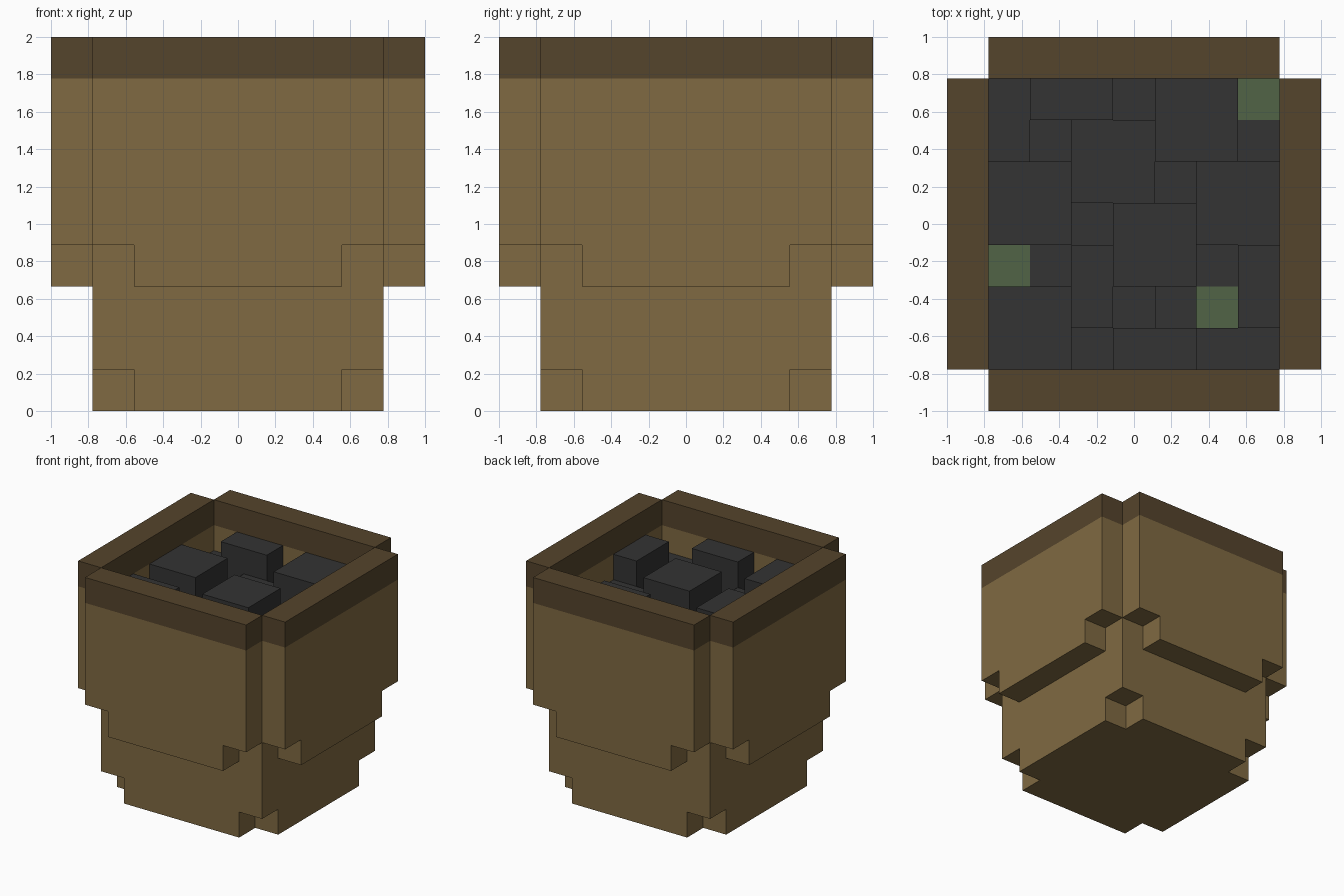
import bpy
import bmesh
from math import pi
from mathutils import Matrix, Vector

U = 2 / 9  # one block of the grid

cube = bpy.data.objects.get("Cube")
if cube:
    bpy.data.objects.remove(cube, do_unlink=True)


def material(name, rgb):
    mat = bpy.data.materials.new(name)
    mat.use_nodes = True
    color = (*rgb, 1)
    mat.diffuse_color = color
    mat.node_tree.nodes["Principled BSDF"].inputs["Base Color"].default_value = color
    return mat


wood = material("light_wood", (0.216, 0.144, 0.054))
rim = material("dark_rim_wood", (0.091, 0.058, 0.025))
coal = material("coal", (0.033, 0.033, 0.033))
moss = material("moss_green", (0.082, 0.127, 0.061))


def finish(name, bm, mats):
    """Turn a bmesh in block units into a scaled, flat-shaded object."""
    bm.transform(Matrix.Scale(U, 4))
    mesh = bpy.data.meshes.new(name)
    bm.to_mesh(mesh)
    bm.free()
    for mat in mats:
        mesh.materials.append(mat)
    obj = bpy.data.objects.new(name, mesh)
    bpy.context.collection.objects.link(obj)
    return obj


def box(bm, center, size):
    place = Matrix.Translation(center) @ Matrix.Diagonal((*size, 1))
    bmesh.ops.create_cube(bm, size=1, matrix=place)


# Body: a square block with its four bottom corners notched out
bm = bmesh.new()
box(bm, (0, 0, 2), (7, 7, 4))
body = finish("pot_body", bm, [wood])

bm = bmesh.new()
for sx in (-1, 1):
    for sy in (-1, 1):
        box(bm, (sx * 3.5, sy * 3.5, 0), (2, 2, 2))
cutter = finish("corner_cutter", bm, [wood])
cutter.hide_render = True
notch = body.modifiers.new("corner_notches", 'BOOLEAN')
notch.operation = 'DIFFERENCE'
notch.solver = 'EXACT'
notch.object = cutter
bpy.context.view_layer.objects.active = body
bpy.ops.object.modifier_apply(modifier=notch.name)
bpy.data.objects.remove(cutter, do_unlink=True)

# Wall panels: stepped profile, one block thick, with a dark top band
half = [(2.5, 3), (2.5, 4), (3.5, 4), (3.5, 9)]
profile = half + [(-x, z) for x, z in reversed(half)]
for turn, side in enumerate(("front", "left", "back", "right")):
    bm = bmesh.new()
    face = bm.faces.new([bm.verts.new((x, -4.5, z)) for x, z in profile])
    out = bmesh.ops.extrude_face_region(bm, geom=[face])
    moved = [g for g in out["geom"] if isinstance(g, bmesh.types.BMVert)]
    bmesh.ops.translate(bm, verts=moved, vec=(0, 1, 0))
    bmesh.ops.bisect_plane(bm, geom=bm.verts[:] + bm.edges[:] + bm.faces[:],
                           plane_co=(0, 0, 8), plane_no=(0, 0, 1))
    bmesh.ops.recalc_face_normals(bm, faces=bm.faces)
    for f in bm.faces:
        f.material_index = int(f.calc_center_median().z > 8)
    bm.transform(Matrix.Rotation(turn * pi / 2, 4, 'Z'))
    finish(side + "_wall", bm, [wood, rim])

# Coal heap, back row first: T tall, M middle, L low, G low and mossy
rows = ["MTTLTTG",
        "MLMMTTL",
        "TTMMLMM",
        "TTLTTMM",
        "GLMTTLT",
        "TTMLMGT",
        "TTLTTMM"]
level = {"T": 8, "M": 7, "L": 6, "G": 6}
cells = {(i - 3, 3 - j): c for j, row in enumerate(rows) for i, c in enumerate(row)}

bm = bmesh.new()


def quad(center, a, b, index=0):
    """Unit square spanned by half-edges a and b, facing a x b."""
    corners = (-a - b, a - b, a + b, b - a)
    bm.faces.new([bm.verts.new(center + c / 2) for c in corners]).material_index = index


X, Y, Z = Vector((1, 0, 0)), Vector((0, 1, 0)), Vector((0, 0, 1))
for (i, j), kind in cells.items():
    top = level[kind]
    quad(Vector((i, j, top)), X, Y, int(kind == "G"))
    for out in (X, -X, Y, -Y):
        beside = cells.get((i + int(out.x), j + int(out.y)))
        for z in range(level[beside] if beside else top, top):
            quad(Vector((i, j, z + 0.5)) + out / 2, Z.cross(out), Z)
bmesh.ops.remove_doubles(bm, verts=bm.verts, dist=0.001)
bmesh.ops.dissolve_limit(bm, angle_limit=0.01, verts=bm.verts, edges=bm.edges,
                         delimit={'MATERIAL'})
finish("coal_heap", bm, [coal, moss])
